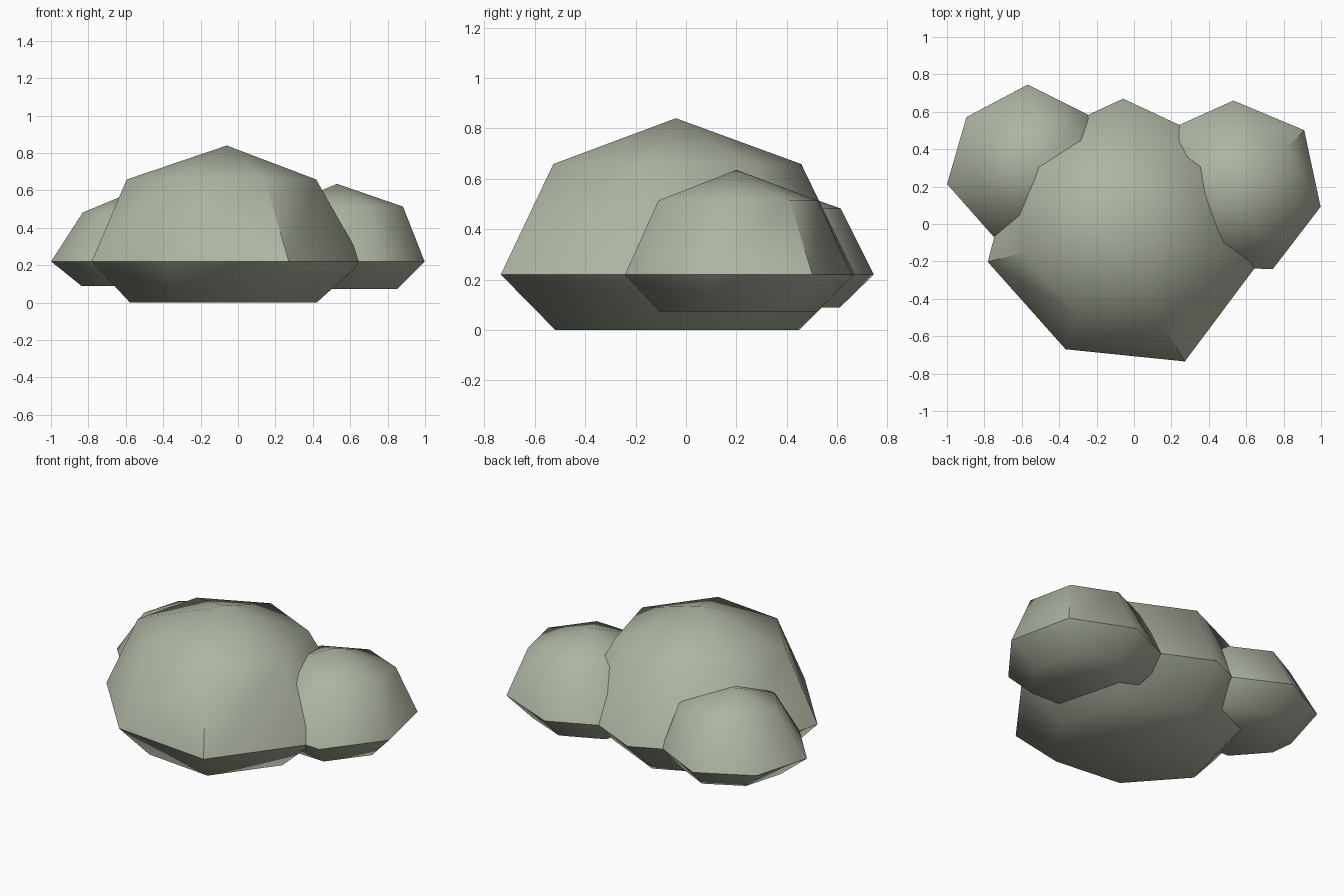
import bpy, bmesh
from math import radians, cos, sin

cube = bpy.data.objects.get("Cube")
if cube:
    bpy.data.objects.remove(cube, do_unlink=True)

stone = bpy.data.materials.new("sage_grey")
stone.use_nodes = True
colour = (0.42, 0.46, 0.36, 1)
stone.diffuse_color = colour
stone.node_tree.nodes["Principled BSDF"].inputs["Base Color"].default_value = colour

SIDES = 7
EQUATOR = 0.22


def lump(name, centre, height, radii, upper_shift, lower_shift):
    """Seven-sided dome with a wide rim and a squashed, flat underside."""
    cx, cy = centre
    bm = bmesh.new()

    def ring(scale, z, shift):
        verts = []
        for i, r in enumerate(radii):
            a = radians(38.4) + radians(360) * i / SIDES
            verts.append(bm.verts.new((cx + shift + scale * r * cos(a),
                                       cy + scale * r * sin(a), z)))
        return verts

    drop = height * 0.707
    base = ring(0.69, EQUATOR - drop / 2, lower_shift)
    rim = ring(1, EQUATOR, 0)
    shoulder = ring(0.7, EQUATOR + drop, upper_shift)
    apex = bm.verts.new((cx, cy, EQUATOR + height))

    bm.faces.new(base[::-1])
    for i in range(SIDES):
        j = (i + 1) % SIDES
        bm.faces.new((base[i], base[j], rim[j], rim[i]))
        bm.faces.new((rim[i], rim[j], shoulder[j], shoulder[i]))
        bm.faces.new((shoulder[i], shoulder[j], apex))
    bmesh.ops.recalc_face_normals(bm, faces=bm.faces)

    mesh = bpy.data.meshes.new(name)
    bm.to_mesh(mesh)
    bm.free()
    mesh.materials.append(stone)
    obj = bpy.data.objects.new(name, mesh)
    bpy.context.collection.objects.link(obj)
    bpy.ops.object.select_all(action="DESELECT")
    obj.select_set(True)
    bpy.context.view_layer.objects.active = obj
    bpy.ops.object.shade_smooth_by_angle(angle=radians(51))
    return obj


# Large central lump, then the two smaller ones behind it
lump("main_lump", (-0.06, -0.04), 0.62,
     (0.72, 0.71, 0.72, 0.74, 0.70, 0.77, 0.745), -0.03, -0.02)
lump("left_lump", (0.53, 0.20), 0.415,
     (0.485, 0.46, 0.47, 0.47, 0.47, 0.49, 0.48), 0.025, 0)
lump("right_lump", (-0.57, 0.31), 0.37,
     (0.43, 0.435, 0.418, 0.44, 0.418, 0.43, 0.43), 0.04, 0.03)
